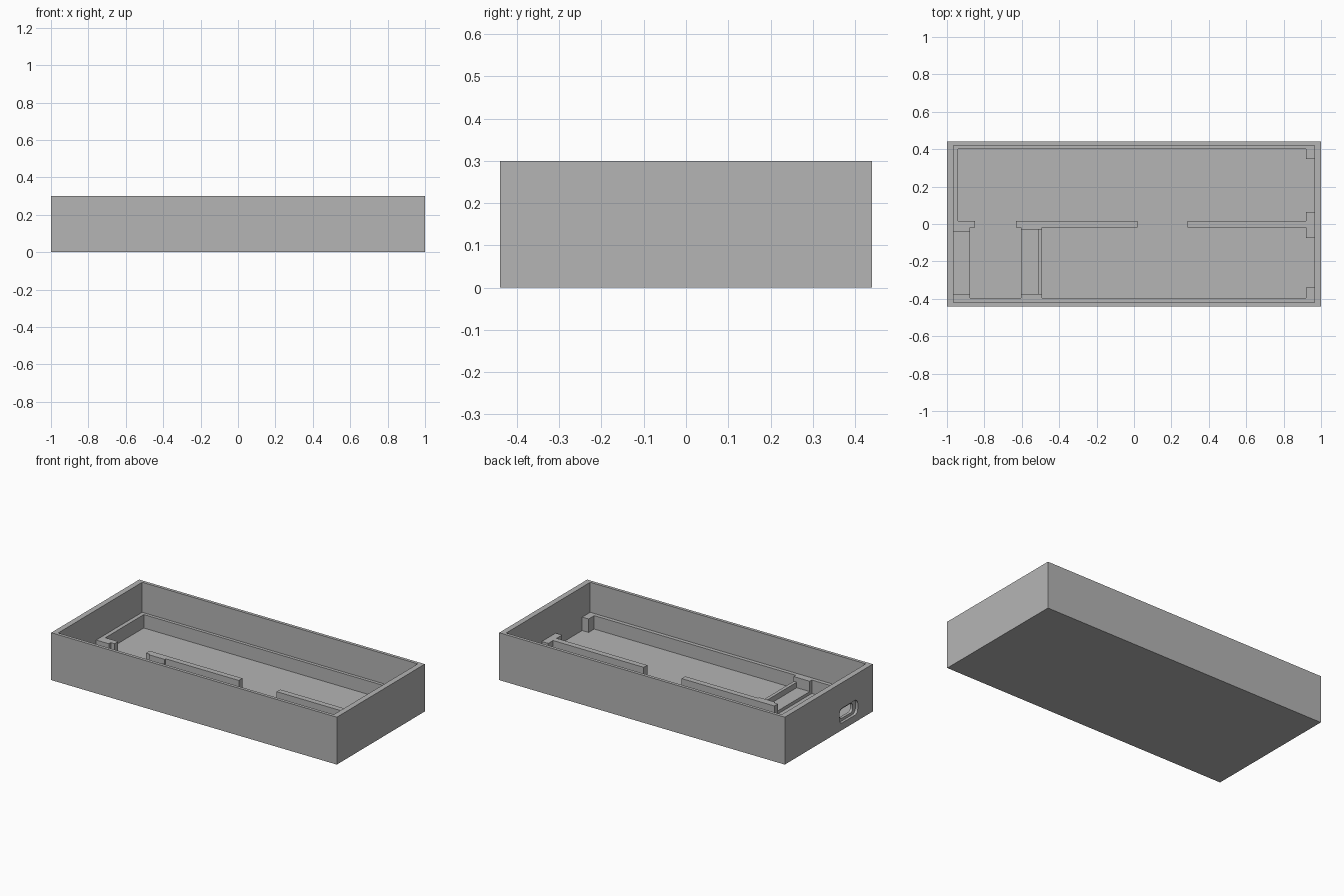
import bpy, bmesh, math

if "Cube" in bpy.data.objects:
    bpy.data.objects.remove(bpy.data.objects["Cube"], do_unlink=True)

LEDGE, FLOOR, BOARD, STRIP, HEIGHT, OPEN = 0.11, 0.025, 0.045, 0.08, 0.30, 0.4

grey = bpy.data.materials.new("grey_plastic")
grey.use_nodes = True
colour = (0.46, 0.46, 0.46, 1)
grey.diffuse_color = colour
grey.node_tree.nodes["Principled BSDF"].inputs["Base Color"].default_value = colour


def box(name, x, y, z, radius=0):
    """Box from its ranges; radius rounds the edges that run along x."""
    bm = bmesh.new()
    bmesh.ops.create_cube(bm, size=1)
    for v in bm.verts:
        for axis, (low, high) in enumerate((x, y, z)):
            v.co[axis] = high if v.co[axis] > 0 else low
    if radius:
        edges = [e for e in bm.edges
                 if abs(e.verts[0].co.x - e.verts[1].co.x) > 1e-4]
        bmesh.ops.bevel(bm, geom=edges, offset=radius, segments=5,
                        profile=0.5, affect='EDGES')
    mesh = bpy.data.meshes.new(name)
    bm.to_mesh(mesh)
    bm.free()
    obj = bpy.data.objects.new(name, mesh)
    mesh.materials.append(grey)
    bpy.context.collection.objects.link(obj)
    return obj


def cut(target, name, x, y, z, radius=0):
    """Subtract a box from the target and discard the cutter."""
    cutter = box(name, x, y, z, radius)
    cutter.hide_render = True
    mod = target.modifiers.new(name, 'BOOLEAN')
    mod.operation, mod.solver, mod.object = 'DIFFERENCE', 'EXACT', cutter
    bpy.context.view_layer.objects.active = target
    bpy.ops.object.modifier_apply(modifier=name)
    bpy.data.objects.remove(cutter, do_unlink=True)


tray = box("case_tray", (-1, 1), (-0.44, 0.44), (0, HEIGHT))

# Upper cavity down to the ledge
cut(tray, "cavity", (-0.965, 0.965), (-0.42, 0.42), (LEDGE, OPEN))

# Three deep compartments
deep = (FLOOR, OPEN)
cut(tray, "long_pocket", (-0.94, 0.92), (0.016, 0.40), deep)
cut(tray, "board_pocket", (-0.877, -0.604), (-0.396, -0.02), deep)
cut(tray, "wide_pocket", (-0.492, 0.92), (-0.396, -0.02), deep)

# Gaps through the divider
for gap in ((-0.85, -0.63), (0.02, 0.285)):
    cut(tray, "divider_gap", gap, (-0.06, 0.06), deep)

# Pockets widened at the end wall, leaving corner and centre posts
for span in ((0.064, 0.347), (-0.34, -0.075)):
    cut(tray, "end_notch", (0.88, 0.965), span, deep)

# Stepped seat for the circuit board
cut(tray, "stop_strip", (-0.65, -0.47), (-0.375, -0.03), (STRIP, OPEN))
cut(tray, "inner_seat", (-0.65, -0.513), (-0.375, -0.03), (BOARD, OPEN))
cut(tray, "outer_seat", (-0.965, -0.83), (-0.375, -0.04), (BOARD, OPEN))

# Rounded connector port with a wider outer recess
cut(tray, "port_recess", (-1.1, -0.983), (-0.29, -0.105), (0.045, 0.138), 0.03)
cut(tray, "port_hole", (-1.1, -0.94), (-0.262, -0.133), (0.062, 0.121), 0.02)

# Tidy the seams left by the cuts
bm = bmesh.new()
bm.from_mesh(tray.data)
bmesh.ops.remove_doubles(bm, verts=bm.verts, dist=1e-5)
bmesh.ops.dissolve_limit(bm, angle_limit=math.radians(1),
                         verts=bm.verts, edges=bm.edges)
bm.to_mesh(tray.data)
bm.free()

bpy.ops.object.select_all(action='DESELECT')
tray.select_set(True)
bpy.context.view_layer.objects.active = tray
bpy.ops.object.shade_smooth_by_angle(angle=math.radians(25))
